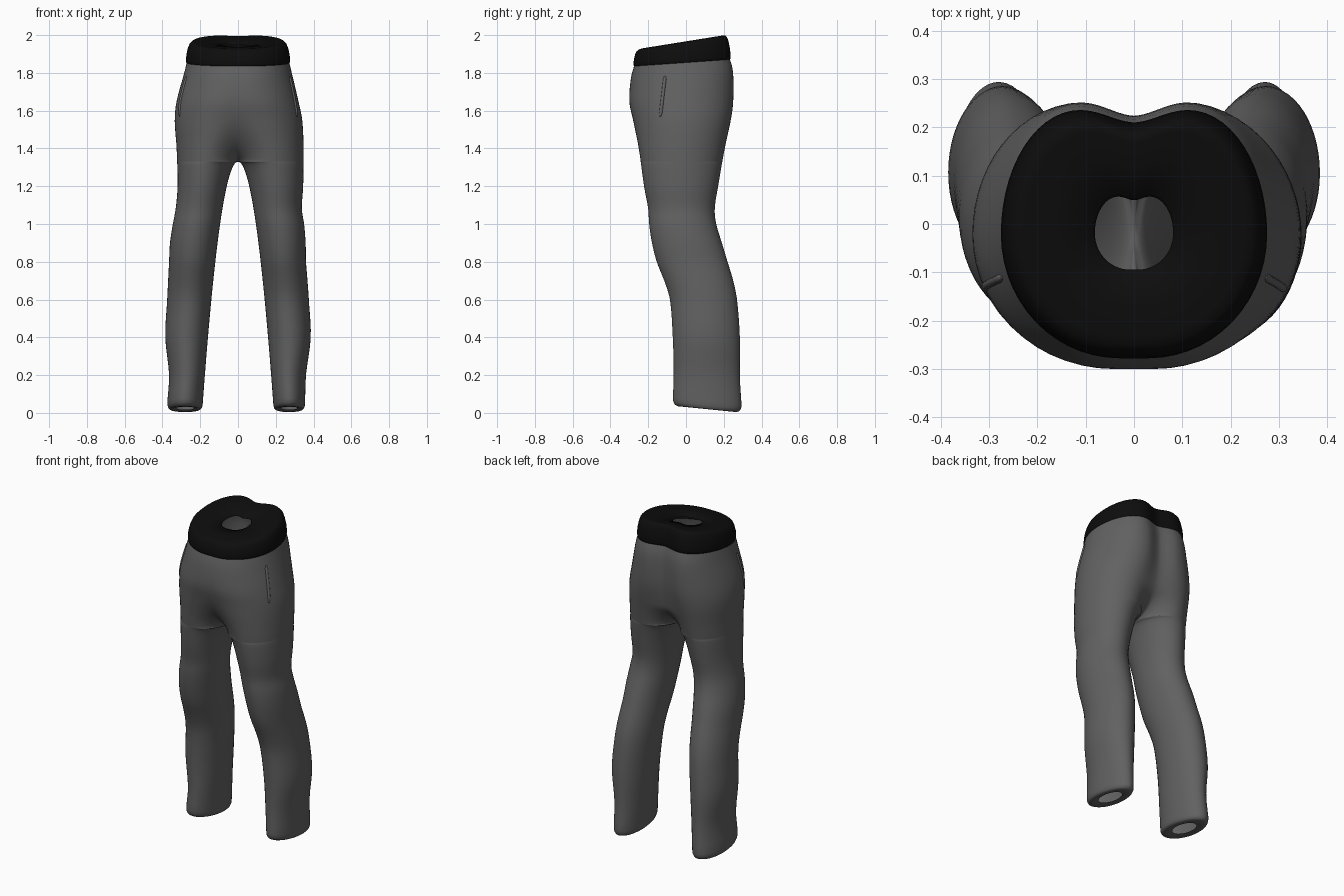
import bpy, bmesh, math
from mathutils import Vector

if "Cube" in bpy.data.objects:
    bpy.data.objects.remove(bpy.data.objects["Cube"], do_unlink=True)


def make_material(name, rgb):
    mat = bpy.data.materials.new(name)
    mat.use_nodes = True
    color = (*rgb, 1)
    mat.diffuse_color = color
    bsdf = mat.node_tree.nodes["Principled BSDF"]
    bsdf.inputs["Base Color"].default_value = color
    bsdf.inputs["Roughness"].default_value = 0.8
    return mat


GREY = make_material("grey fabric", (0.12, 0.12, 0.12))
BLACK = make_material("black waistband", (0.004, 0.004, 0.004))

CROTCH = 1.33
HEM = 0.06
WAIST = 1.86
LEFT, RIGHT = 1, -1

# Silhouette: height, outer left, outer right, front, back
OUTLINE = [
    (0.05, .355, .375, -.07, .295),
    (0.2, .36, .365, -.065, .285),
    (0.4, .385, .385, -.07, .285),
    (0.6, .375, .375, -.085, .27),
    (0.7, .368, .37, -.115, .25),
    (0.8, .36, .365, -.155, .22),
    (0.9, .358, .36, -.18, .19),
    (1.0, .35, .345, -.195, .16),
    (1.08, .338, .33, -.2, .152),
    (1.2, .345, .32, -.222, .17),
    (1.4, .347, .325, -.25, .205),
    (1.55, .34, .335, -.28, .237),
    (1.65, .32, .325, -.3, .25),
    (1.8, .285, .285, -.29, .248),
    (1.87, .268, .268, -.27, .228),
]


def outline(z, col):
    """Smooth cubic interpolation of one silhouette column."""
    z = min(max(z, OUTLINE[0][0]), OUTLINE[-1][0])
    last = len(OUTLINE) - 1
    i = next(k for k in range(last) if z <= OUTLINE[k + 1][0])

    def slope(k):
        a, b = OUTLINE[max(k - 1, 0)], OUTLINE[min(k + 1, last)]
        return (b[col] - a[col]) / (b[0] - a[0])

    a, b = OUTLINE[i], OUTLINE[i + 1]
    h = b[0] - a[0]
    t = (z - a[0]) / h
    s = 1 - t
    return (a[col] * s * s * (1 + 2 * t) + b[col] * t * t * (1 + 2 * s)
            + h * s * t * (s * slope(i) - t * slope(i + 1)))


def smoothstep(a, b, v):
    t = min(max((v - a) / (b - a), 0), 1)
    return t * t * (3 - 2 * t)


def mix(a, b, t):
    return a + (b - a) * t


def section_values(z, side):
    outer = outline(z, 1 if side == LEFT else 2)
    inner = 0.165 * math.sqrt(max(CROTCH - z, 0))
    front, back = outline(z, 3), outline(z, 4)
    w = smoothstep(1.75, 1.3, z)
    centre = (outer + inner) / 2
    return (outer, inner, front, back, (front + back) / 2,
            mix(0.03, centre, w), mix(0.11, centre, w))


def section(z, side):
    """Half section from the front seam, round the outside, to the back seam."""
    outer, inner, front, back, mid, peak_f, peak_b = section_values(z, side)
    u = min(max((z - CROTCH) / 0.27, 0), 1)
    cleft = 1 - math.sin(math.sqrt(u) * math.pi / 2)
    pts = []

    def inner_quarter(peak, edge, depth):
        row = []
        for i in range(11):
            s = i / 10
            a = s * math.pi / 2
            across = mix(s, math.sin(a), depth)
            inward = mix((1 - math.cos(2 * a)) / 2, 1 - math.cos(a), depth)
            row.append((mix(peak, inner, across), mix(edge, mid, inward * depth)))
        return row

    pts += inner_quarter(peak_f, front, cleft)[::-1]
    for i in range(1, 28):
        a = math.pi * (i / 28 - 0.5)
        peak, edge = (peak_f, front) if a < 0 else (peak_b, back)
        pts.append((peak + (outer - peak) * math.cos(a),
                    mid + (edge - mid) * abs(math.sin(a))))
    pts += inner_quarter(peak_b, back, max(cleft, 0.1))
    return [Vector((side * x, y, z)) for x, y in pts]


def loft(name, sides, mat):
    """Bridge rows of points, weld the seams and shade smoothly."""
    bm = bmesh.new()
    for rows in sides:
        grid = [[bm.verts.new(p) for p in row] for row in rows]
        for a, b in zip(grid, grid[1:]):
            for j in range(len(a) - 1):
                bm.faces.new((a[j], a[j + 1], b[j + 1], b[j]))
    bmesh.ops.remove_doubles(bm, verts=bm.verts, dist=0.0004)
    bmesh.ops.recalc_face_normals(bm, faces=bm.faces)
    # The outermost face must look outwards
    far = max(bm.faces, key=lambda f: f.calc_center_median().x)
    if far.normal.x < 0:
        bmesh.ops.reverse_faces(bm, faces=bm.faces)
    mesh = bpy.data.meshes.new(name)
    bm.to_mesh(mesh)
    bm.free()
    mesh.materials.append(mat)
    obj = bpy.data.objects.new(name, mesh)
    bpy.context.collection.objects.link(obj)
    for p in mesh.polygons:
        p.use_smooth = True
    return obj


def tilt(p):
    """Slope the waist up to the back and the hems down to the back."""
    top = 0.07 * p.y * smoothstep(1.6, WAIST, p.z)
    low = -0.1 * (p.y - 0.11) * smoothstep(0.25, HEM, p.z)
    return Vector((p.x, p.y, p.z + top + low))


def trouser_rows(side):
    n = 24
    heights = [mix(CROTCH, WAIST, (1 - i / n) ** 1.7) for i in range(n)]
    heights += [mix(CROTCH, HEM, (i / 40) ** 1.6) for i in range(41)]
    rows = [[tilt(p) for p in section(z, side)] for z in heights]
    # Rounded hem turned in to an open ankle hole
    ankle = section(HEM, side)
    outer, inner, front, back, mid, *_ = section_values(HEM, side)
    centre = Vector((side * (outer + inner) / 2, mid, 0))
    for scale, z in ((.985, .04), (.94, .027), (.86, .02), (.7, .02), (.5, .026)):
        row = []
        for p in ankle:
            q = centre + (p - centre) * scale
            q.z = z
            row.append(tilt(q))
        rows.append(row)
    return rows


def band_rows(side):
    # Scale, height and backward slope of each ring, ending at the top hole
    rings = [(.985, 1.85, .07), (1.012, 1.856, .07), (1.02, 1.868, .08),
             (1.01, 1.9, .1), (.985, 1.93, .12), (.955, 1.952, .145),
             (.91, 1.964, .16), (.84, 1.967, .16), (.6, 1.96, .15),
             (.32, 1.952, .14), (.3, 1.94, .14)]
    rows = []
    for scale, z, slope in rings:
        rows.append([Vector((p.x * scale, mix(-.018, p.y, scale),
                             z + slope * mix(-.018, p.y, scale)))
                     for p in section(WAIST, side)])
    return rows


loft("trousers", [trouser_rows(s) for s in (LEFT, RIGHT)], GREY)
loft("waistband", [band_rows(s) for s in (LEFT, RIGHT)], BLACK)

# Pocket welts that follow the hips
for side, label in ((LEFT, "left"), (RIGHT, "right")):
    curve = bpy.data.curves.new(label + "_pocket", "CURVE")
    curve.dimensions = "3D"
    curve.bevel_depth = 0.009
    curve.bevel_resolution = 3
    curve.use_fill_caps = True
    line = curve.splines.new("POLY")
    line.points.add(12)
    for i, point in enumerate(line.points):
        z, y = mix(1.79, 1.57, i / 12), mix(-.11, -.135, i / 12)
        outer, _, front, _, mid, peak, _ = section_values(z, side)
        s = (mid - y) / (mid - front)
        x = peak + (outer - peak) * math.sqrt(1 - s * s)
        point.co = (*tilt(Vector((side * (x - 0.002), y, z))), 1)
        point.radius = 0.5 if i in (0, 12) else 1
    curve.materials.append(GREY)
    bpy.context.collection.objects.link(
        bpy.data.objects.new(label + "_pocket", curve))
